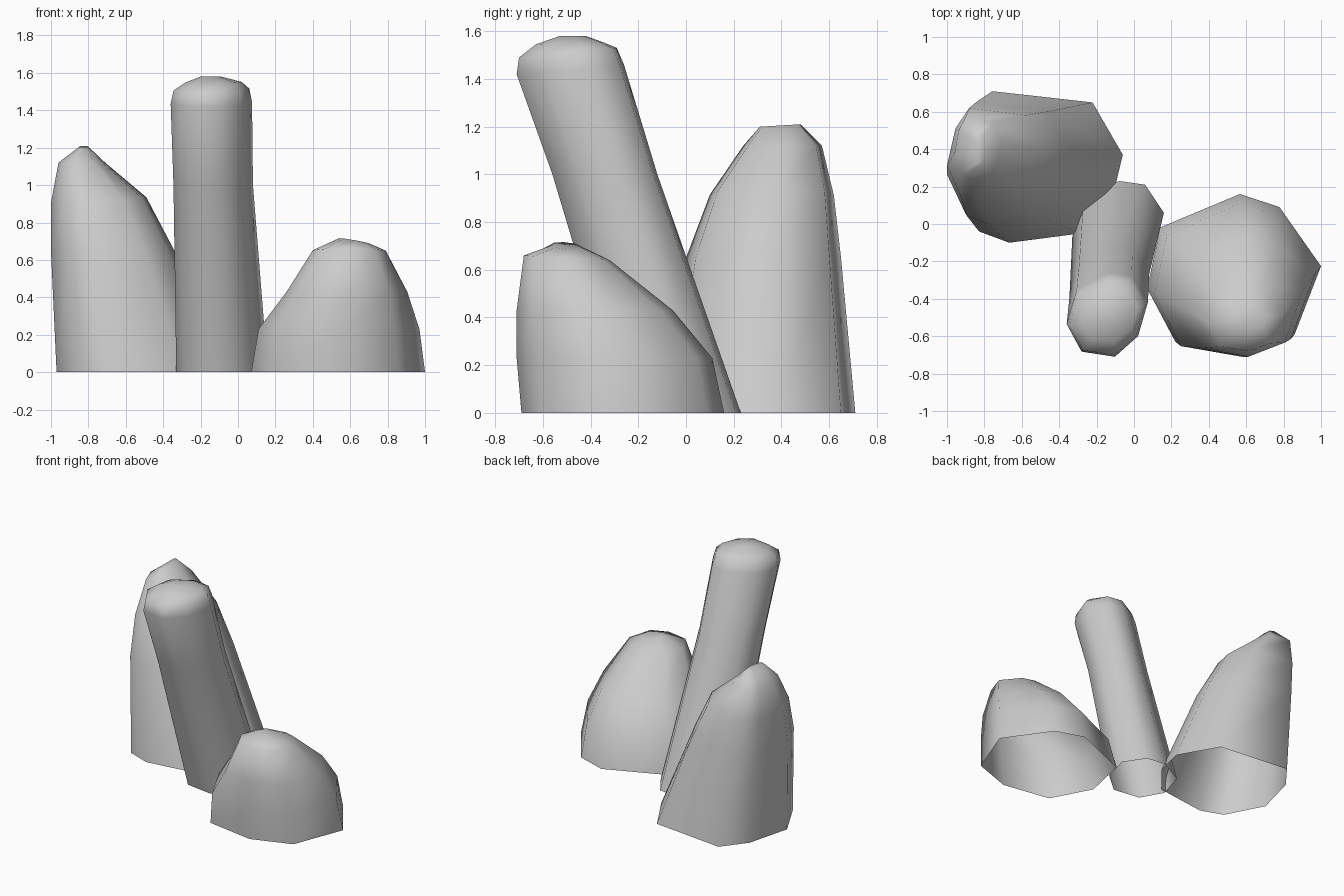
import bpy, bmesh, math


def make_rock(name, outline, levels):
    """Loft one footprint through levels (z, x0, x1, y0, y1, x tilt, y tilt); the base stays open."""
    xs = [p[0] for p in outline]
    ys = [p[1] for p in outline]
    unit = [((x - min(xs)) / (max(xs) - min(xs)),
             (y - min(ys)) / (max(ys) - min(ys))) for x, y in outline]
    bm = bmesh.new()
    rings = []
    for z, x0, x1, y0, y1, tx, ty in levels:
        rings.append([bm.verts.new((x0 + u * (x1 - x0), y0 + v * (y1 - y0),
                                    z + tx * (u - 0.5) + ty * (v - 0.5)))
                      for u, v in unit])
    n = len(unit)
    for low, high in zip(rings, rings[1:]):
        for i in range(n):
            j = (i + 1) % n
            bm.faces.new((low[i], low[j], high[j], high[i]))
    cap = bm.faces.new(rings[-1])
    bmesh.ops.triangulate(bm, faces=[cap])
    for f in bm.faces:
        f.smooth = True
    mesh = bpy.data.meshes.new(name)
    bm.to_mesh(mesh)
    bm.free()
    obj = bpy.data.objects.new(name, mesh)
    bpy.context.collection.objects.link(obj)
    return obj


# Tall leaning pillar with a rounded top
make_rock("leaning_pillar",
          [(0.16, 0.06), (0.06, 0.21), (-0.08, 0.23), (-0.27, 0.13),
           (-0.33, -0.07), (-0.24, -0.23), (-0.04, -0.26), (0.10, -0.14)],
          [(0, -0.33, 0.16, -0.26, 0.23, 0, 0),
           (1.0, -0.345, 0.08, -0.56, -0.12, 0, 0),
           (1.44, -0.36, 0.075, -0.71, -0.26, 0, 0.04),
           (1.51, -0.345, 0.06, -0.70, -0.29, 0, 0.04),
           (1.55, -0.28, 0.02, -0.63, -0.35, 0, 0.01),
           (1.58, -0.20, -0.09, -0.53, -0.42, 0, 0)])

# Pointed rock at the back left, sloping down to the right
make_rock("pointed_rock",
          [(-0.06, 0.37), (-0.22, 0.65), (-0.75, 0.71), (-0.88, 0.54),
           (-0.96, 0.23), (-0.82, -0.04), (-0.66, -0.10), (-0.28, -0.05),
           (-0.11, 0.16)],
          [(0, -0.97, -0.06, -0.10, 0.71, 0, 0),
           (0.65, -1.0, -0.34, 0.0, 0.65, 0, 0),
           (0.92, -1.0, -0.49, 0.10, 0.62, 0.03, 0),
           (1.12, -0.96, -0.71, 0.24, 0.57, 0, 0),
           (1.205, -0.85, -0.80, 0.31, 0.48, 0, 0.01)])

# Low domed boulder at the front right
make_rock("low_boulder",
          [(1.0, -0.23), (0.78, 0.09), (0.57, 0.16), (0.15, -0.02),
           (0.08, -0.35), (0.23, -0.64), (0.58, -0.70), (0.86, -0.60)],
          [(0, 0.07, 1.0, -0.69, 0.16, 0, 0),
           (0.23, 0.11, 0.97, -0.71, 0.11, 0, 0),
           (0.43, 0.26, 0.905, -0.71, -0.055, 0, 0),
           (0.65, 0.40, 0.79, -0.68, -0.32, 0, -0.02),
           (0.70, 0.54, 0.71, -0.56, -0.44, -0.03, -0.01)])
